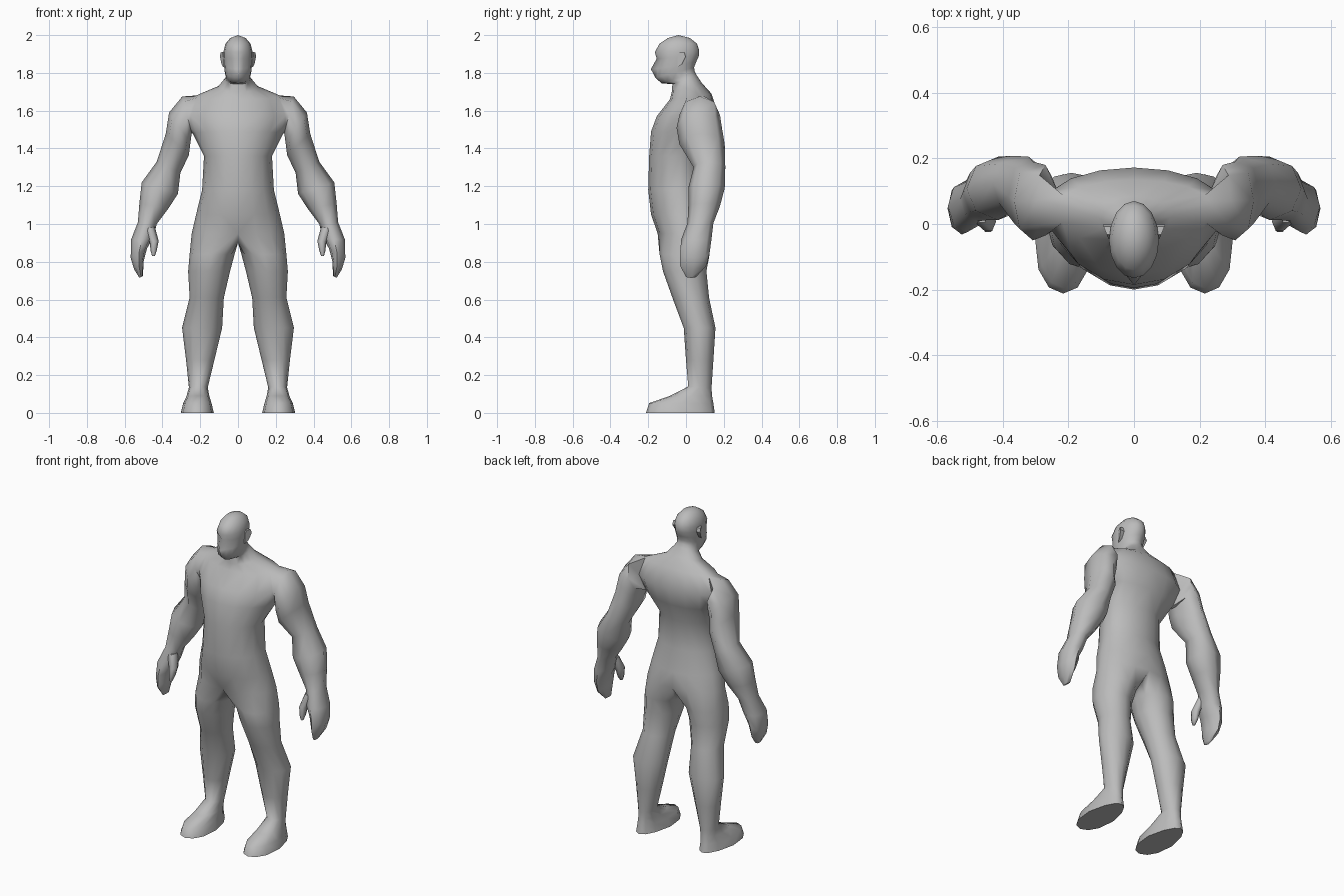
import bpy, bmesh, math
from mathutils import Vector

if "Cube" in bpy.data.objects:
    bpy.data.objects.remove(bpy.data.objects["Cube"])

skin = bpy.data.materials.new("grey")
skin.diffuse_color = (0.5, 0.5, 0.5, 1)
skin.use_nodes = True
skin.node_tree.nodes["Principled BSDF"].inputs["Base Color"].default_value = skin.diffuse_color


def finish(bm, name, angle=70):
    """Turn a half-side bmesh into a mirrored, smooth object."""
    loose = [v for v in bm.verts if not v.link_faces]
    bmesh.ops.delete(bm, geom=loose, context='VERTS')
    bmesh.ops.recalc_face_normals(bm, faces=bm.faces)
    mesh = bpy.data.meshes.new(name)
    bm.to_mesh(mesh)
    bm.free()
    mesh.materials.append(skin)
    obj = bpy.data.objects.new(name, mesh)
    bpy.context.collection.objects.link(obj)
    bpy.ops.object.select_all(action='DESELECT')
    obj.select_set(True)
    bpy.context.view_layer.objects.active = obj
    bpy.ops.object.shade_smooth_by_angle(angle=math.radians(angle))
    mirror = obj.modifiers.new("mirror", 'MIRROR')
    mirror.merge_threshold = 0.0005
    return obj


def bridge(bm, a, b, closed=True):
    n = len(a)
    for i in range(n if closed else n - 1):
        j = (i + 1) % n
        bm.faces.new((a[i], a[j], b[j], b[i]))


def limb_ring(bm, inner, outer, y0, y1, n=8):
    """Ring across a limb, from its inner to its outer (x, z) point."""
    a = Vector((inner[0], (y0 + y1) / 2, inner[1]))
    b = Vector((outer[0], (y0 + y1) / 2, outer[1]))
    mid, u, ry = (a + b) / 2, (b - a) / 2, (y1 - y0) / 2
    ring = []
    for k in range(n):
        t = (k - 1) * 2 * math.pi / n
        ring.append(bm.verts.new(mid - u * math.cos(t) + Vector((0, ry * math.sin(t), 0))))
    return ring


bm = bmesh.new()

# Torso, neck and head: half rows (z front, z back, y front, y widest, y back, half width)
ROWS = [
    (0.95, 0.95, -.150, 0.00, .135, .245),
    (1.05, 1.05, -.185, -.02, .130, .222),
    (1.18, 1.18, -.200, -.03, .095, .190),
    (1.36, 1.36, -.195, -.03, .105, .180),
    (1.49, 1.47, -.185, 0.03, .145, .240),
    (1.57, 1.58, -.155, 0.06, .172, .270),
    (1.66, 1.69, -.085, 0.06, .135, .235),
    (1.70, 1.745, -.075, 0.02, .085, .110),
    (1.74, 1.79, -.072, 0.00, .055, .072),
    (1.745, 1.81, -.130, -.03, .045, .064),
    (1.775, 1.83, -.162, -.05, .043, .070),
    (1.82, 1.86, -.160, -.05, .055, .074),
    (1.875, 1.89, -.155, -.05, .068, .076),
    (1.91, 1.92, -.165, -.05, .070, .076),
    (1.955, 1.955, -.140, -.04, .058, .066),
    (1.985, 1.985, -.095, -.04, .020, .040),
]
N = 8
rows = []
for zf, zb, yf, ym, yb, w in ROWS:
    row = []
    for i in range(N + 1):
        t = math.pi * i / N
        c = math.cos(t)
        x = w * math.sin(t) if 0 < i < N else 0
        y = ym - c * ((ym - yf) if c > 0 else (yb - ym))
        row.append(bm.verts.new((x, y, zf + (zb - zf) * (1 - c) / 2)))
    rows.append(row)
rows[11][0].co.y -= 0.026          # nose tip
rows[12][1].co.y += 0.012          # eye socket

for r in range(len(rows) - 1):
    for i in range(N):
        if r in (4, 5) and i in (3, 4):
            continue               # opening for the arm
        bm.faces.new((rows[r][i], rows[r][i + 1], rows[r + 1][i + 1], rows[r + 1][i]))
crown = bm.verts.new((0, -.04, 2.0))
for i in range(N):
    bm.faces.new((rows[-1][i], rows[-1][i + 1], crown))

# Arm and hand: rings growing out of the shoulder opening
ARM = [
    ((.245, 1.48), (.295, 1.675), -.035, .180),
    ((.252, 1.43), (.365, 1.59), -.050, .190),
    ((.260, 1.365), (.382, 1.48), -.035, .205),
    ((.305, 1.27), (.430, 1.33), .040, .208),
    ((.318, 1.16), (.510, 1.22), .012, .205),
    ((.370, 1.08), (.522, 1.11), .012, .180),
    ((.430, 1.00), (.530, 1.01), .008, .145),
    ((.450, .925), (.567, .915), -.025, .135),
    ((.482, .87), (.568, .82), -.032, .125),
    ((.500, .80), (.550, .76), -.032, .108),
    ((.503, .725), (.522, .715), 0.00, .055),
]
prev = [rows[r][c] for r, c in
        ((4, 3), (4, 4), (4, 5), (5, 5), (6, 5), (6, 4), (6, 3), (5, 3))]
for spec in ARM:
    ring = limb_ring(bm, *spec)
    bridge(bm, prev, ring)
    prev = ring
bm.faces.new(prev)

# Leg and foot: (z front, z back, x inner, x outer, y front, y back, heel narrowing)
LEG = [
    (.84, .84, .018, .256, -.140, .125, 0),
    (.75, .75, .042, .264, -.122, .108, 0),
    (.61, .61, .075, .256, -.072, .122, 0),
    (.45, .45, .084, .296, -.012, .156, 0),
    (.28, .28, .125, .275, .000, .145, 0),
    (.14, .13, .160, .260, .012, .135, 0),
    (.09, .09, .152, .272, -.085, .138, .2),
    (.052, .05, .140, .290, -.195, .145, .3),
    (0, 0, .128, .303, -.212, .152, .3),
]
crotch = [bm.verts.new((0, y, .90)) for y in (.065, 0, -.075)]
prev = rows[0] + crotch
for zf, zb, xi, xo, yf, yb, heel in LEG:
    ring = []
    for k in range(12):
        t = (k - 1) * math.pi / 6
        c, s = math.cos(t), math.sin(t)
        if heel:
            c = math.copysign(abs(c) ** 0.75, c)
        x = (xi + xo) / 2 + s * (xo - xi) / 2 * (1 - heel * max(0, -c))
        y = (yf + yb) / 2 - c * (yb - yf) / 2
        ring.append(bm.verts.new((x, y, zf + (zb - zf) * (1 - c) / 2)))
    bridge(bm, prev, ring)
    prev = ring
bm.faces.new(prev)
finish(bm, "body")

# Thumbs
bm = bmesh.new()
prev = None
for spec in [((.440, .985), (.500, .975), .00, .07),
             ((.420, .91), (.468, .905), -.025, .04),
             ((.430, .86), (.462, .855), -.028, .02),
             ((.440, .83), (.455, .83), -.022, .00)]:
    ring = limb_ring(bm, *spec, n=6)
    if prev:
        bridge(bm, prev, ring)
    else:
        bm.faces.new(ring)
    prev = ring
bm.faces.new(prev)
finish(bm, "thumbs")

# Ears: flat leaf outlines leaning out from the head
bm = bmesh.new()
outline = [(-.045, 1.83), (-.022, 1.845), (-.002, 1.885), (-.008, 1.908), (-.032, 1.91), (-.045, 1.885)]
base = [bm.verts.new((.066, y, z)) for y, z in outline]
rim = [bm.verts.new((.078 + .4 * (y + .045), y, z)) for y, z in outline]
bridge(bm, base, rim)
bm.faces.new(rim)
bm.faces.new(base)
finish(bm, "ears", 40)
